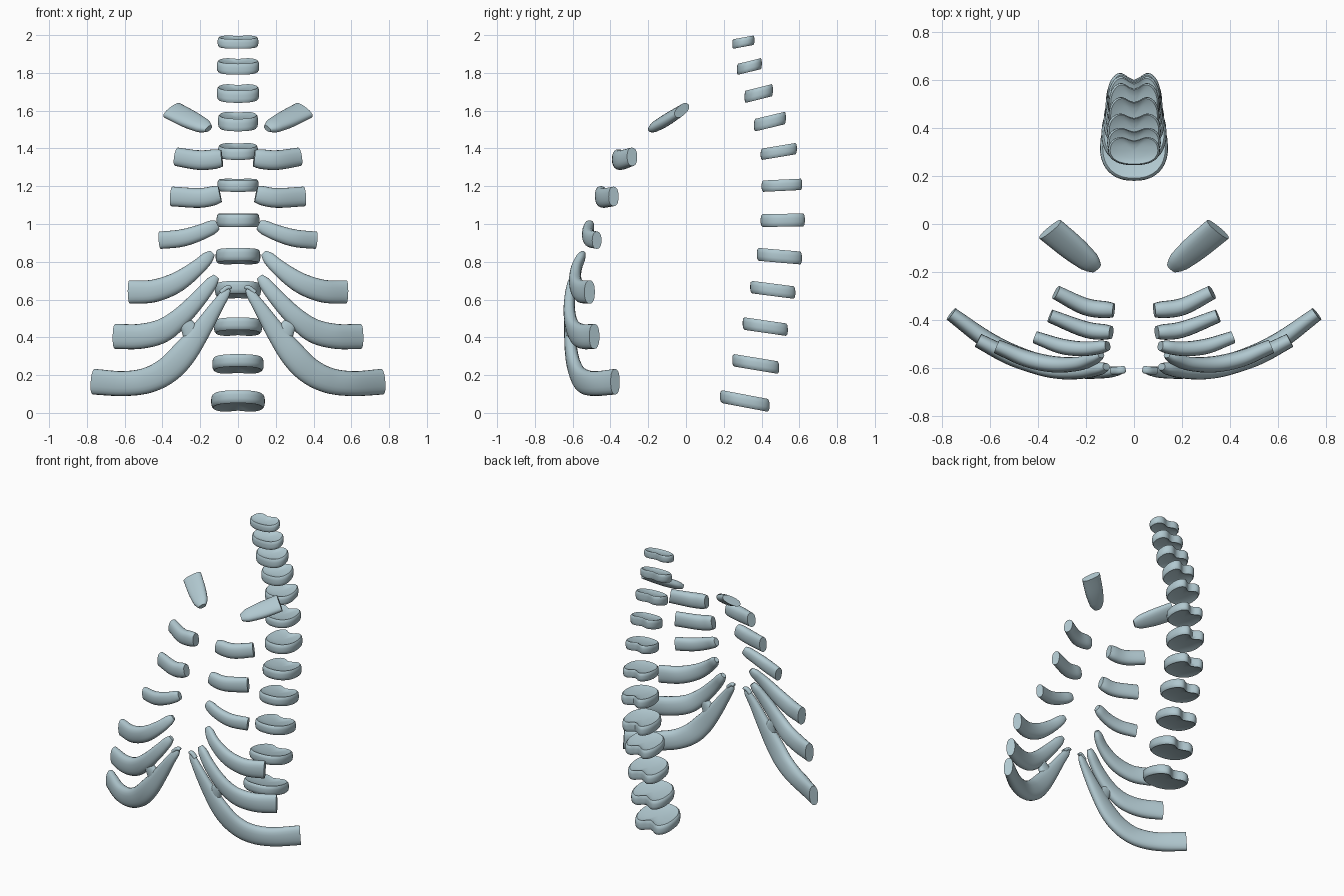
import bpy
import bmesh
import math
from mathutils import Vector

cube = bpy.data.objects.get("Cube")
if cube:
    bpy.data.objects.remove(cube)

# One flat cartilage colour
COLOUR = (0.44, 0.58, 0.63, 1.0)
cartilage = bpy.data.materials.new("pale_blue_cartilage")
cartilage.use_nodes = True
cartilage.diffuse_color = COLOUR
shader = cartilage.node_tree.nodes["Principled BSDF"]
shader.inputs["Base Color"].default_value = COLOUR
shader.inputs["Roughness"].default_value = 0.6


def finish(name, bm):
    bmesh.ops.recalc_face_normals(bm, faces=bm.faces)
    mesh = bpy.data.meshes.new(name)
    bm.to_mesh(mesh)
    bm.free()
    mesh.materials.append(cartilage)
    obj = bpy.data.objects.new(name, mesh)
    bpy.context.collection.objects.link(obj)
    bpy.ops.object.select_all(action='DESELECT')
    obj.select_set(True)
    bpy.context.view_layer.objects.active = obj
    bpy.ops.object.shade_smooth_by_angle(angle=math.radians(50))
    return obj


def skin(bm, rings):
    """Join neighbouring rings of vertices with quads and cap both ends."""
    count = len(rings[0])
    for a, b in zip(rings, rings[1:]):
        for i in range(count):
            j = (i + 1) % count
            bm.faces.new((a[i], a[j], b[j], b[i]))
    bm.faces.new(rings[0])
    bm.faces.new(rings[-1])


def power(value, exponent):
    return math.copysign(abs(value) ** exponent, value)


def smooth_path(points, steps=6):
    """Catmull-Rom through tuples of x, y, z, half height, half depth."""
    pts = [tuple(2 * a - b for a, b in zip(points[0], points[1]))] + points
    pts.append(tuple(2 * a - b for a, b in zip(points[-1], points[-2])))
    path = []
    for k in range(1, len(pts) - 2):
        for s in range(steps):
            t = s / steps
            path.append([
                b + t / 2 * (c - a + t * (2 * a - 5 * b + 4 * c - d + t * (3 * b - a - 3 * c + d)))
                for a, b, c, d in zip(*pts[k - 1:k + 3])])
    path.append(list(points[-1]))
    return path


def bar(name, points, side, facing=(0, -1, 0), blunt=0.6, sides=20):
    """Oval bar with a rounded inner end and a flat outer end."""
    path = smooth_path(points)
    centres = [Vector(p[:3]) for p in path]
    bm = bmesh.new()
    rings = []
    for i, p in enumerate(path):
        tangent = (centres[min(i + 1, len(path) - 1)] - centres[max(i - 1, 0)]).normalized()
        front = Vector(facing)
        front = (front - tangent * front.dot(tangent)).normalized()
        up = tangent.cross(front)
        scale = (blunt, (2 + blunt) / 3)[i] if i < 2 else 1
        ring = []
        for n in range(sides):
            a = math.tau * n / sides
            v = centres[i] + scale * (up * p[3] * power(math.cos(a), 0.85)
                                      + front * p[4] * power(math.sin(a), 0.85))
            ring.append(bm.verts.new((v.x * side, v.y, v.z)))
        rings.append(ring)
    skin(bm, rings)
    return finish(name, bm)


# Rib cartilages, from the breastbone end outwards
first = [(0.155, -0.185, 1.505, 0.042, 0.025), (0.25, -0.105, 1.55, 0.06, 0.03),
         (0.35, -0.022, 1.602, 0.065, 0.026)]
second = [(0.085, -0.36, 1.348, 0.052, 0.035), (0.2, -0.345, 1.338, 0.052, 0.036),
          (0.325, -0.285, 1.356, 0.049, 0.03)]
third = [(0.095, -0.452, 1.158, 0.05, 0.032), (0.2, -0.44, 1.138, 0.052, 0.034),
         (0.35, -0.383, 1.146, 0.052, 0.028)]
fourth = [(0.11, -0.508, 0.995, 0.036, 0.026), (0.2, -0.52, 0.955, 0.042, 0.03),
          (0.3, -0.51, 0.925, 0.046, 0.032), (0.412, -0.472, 0.914, 0.046, 0.026)]
fifth = [(0.137, -0.545, 0.845, 0.03, 0.022), (0.22, -0.58, 0.765, 0.042, 0.028),
         (0.33, -0.585, 0.688, 0.054, 0.034), (0.45, -0.56, 0.645, 0.06, 0.035),
         (0.572, -0.51, 0.64, 0.062, 0.03)]
sixth = [(0.115, -0.595, 0.72, 0.03, 0.024), (0.2, -0.615, 0.615, 0.042, 0.028),
         (0.3, -0.615, 0.51, 0.052, 0.032), (0.4, -0.592, 0.435, 0.063, 0.035),
         (0.52, -0.55, 0.405, 0.066, 0.036), (0.65, -0.485, 0.405, 0.066, 0.03)]
seventh = [(0.05, -0.61, 0.655, 0.022, 0.016), (0.115, -0.618, 0.56, 0.035, 0.024),
           (0.2, -0.615, 0.43, 0.052, 0.03), (0.29, -0.606, 0.31, 0.068, 0.034),
           (0.375, -0.585, 0.225, 0.07, 0.036), (0.48, -0.55, 0.172, 0.068, 0.037),
           (0.61, -0.485, 0.155, 0.066, 0.037), (0.762, -0.375, 0.165, 0.068, 0.03)]
bridge = [(0.23, -0.612, 0.4, 0.06, 0.024), (0.27, -0.614, 0.46, 0.04, 0.024),
          (0.31, -0.612, 0.5, 0.04, 0.022)]
tip_spur = [(0.035, -0.605, 0.663, 0.009, 0.016), (0.06, -0.61, 0.662, 0.012, 0.016),
            (0.09, -0.612, 0.635, 0.014, 0.016)]

for label, side in (("left", 1), ("right", -1)):
    # The top cartilage lies flatter, facing forward and upward
    bar(label + "_rib_cartilage_first", first, side, facing=(0.02, -0.66, 0.75), blunt=0.6)
    bar(label + "_rib_cartilage_second", second, side, blunt=0.85)
    bar(label + "_rib_cartilage_third", third, side, blunt=0.85)
    bar(label + "_rib_cartilage_fourth", fourth, side, blunt=0.75)
    bar(label + "_rib_cartilage_fifth", fifth, side)
    bar(label + "_rib_cartilage_sixth", sixth, side)
    bar(label + "_rib_cartilage_seventh", seventh, side)
    bar(label + "_cartilage_bridge", bridge, side)
    bar(label + "_cartilage_tip", tip_spur, side)


# Rim profile of a disc: outline scale and height, dished above and below
PROFILE = [(0.05, -0.55), (0.5, -0.6), (0.8, -0.85), (0.92, -1), (0.98, -0.75), (1, -0.3),
           (1, 0.3), (0.98, 0.75), (0.92, 1), (0.8, 0.85), (0.5, 0.6), (0.05, 0.55)]


def disc(name, front_y, back_y, front_z, back_z, width, half, sides=48):
    """Kidney-shaped pad with two rounded lobes at the back."""
    length = back_y - front_y
    bm = bmesh.new()
    rings = []
    for scale, height in PROFILE:
        ring = []
        for n in range(sides):
            a = math.tau * n / sides
            c, s = math.cos(a), math.sin(a)
            x = power(c, 0.85 if s < 0 else 0.7)
            x *= 1 - 0.12 * max(s, 0)
            y = power(s, 0.9 if s < 0 else 0.65)
            if s > 0:
                y -= 0.36 * math.exp(-(x / 0.38) ** 2) * s
            along = 0.5 + 0.5 * y * scale
            z = front_z + (back_z - front_z) * along + height * half
            ring.append(bm.verts.new((x * scale * width, front_y + length * along, z)))
        rings.append(ring)
    skin(bm, rings)
    return finish(name, bm)


# Spinal discs from top to bottom: front y, back y, front z, back z, half width, half thickness
discs = [(0.245, 0.37, 1.952, 1.975, 0.108, 0.025), (0.27, 0.41, 1.818, 1.852, 0.112, 0.029),
         (0.31, 0.47, 1.672, 1.712, 0.112, 0.032), (0.36, 0.54, 1.522, 1.565, 0.106, 0.033),
         (0.395, 0.6, 1.368, 1.402, 0.106, 0.03), (0.4, 0.63, 1.2, 1.211, 0.109, 0.03),
         (0.395, 0.645, 1.018, 1.022, 0.113, 0.034), (0.375, 0.63, 0.84, 0.818, 0.118, 0.034),
         (0.34, 0.595, 0.667, 0.634, 0.121, 0.033), (0.3, 0.555, 0.474, 0.437, 0.127, 0.033),
         (0.245, 0.51, 0.28, 0.236, 0.136, 0.033), (0.18, 0.46, 0.088, 0.035, 0.142, 0.034)]
for number, values in enumerate(discs, 1):
    disc("spinal_disc_%d" % number, *values)
